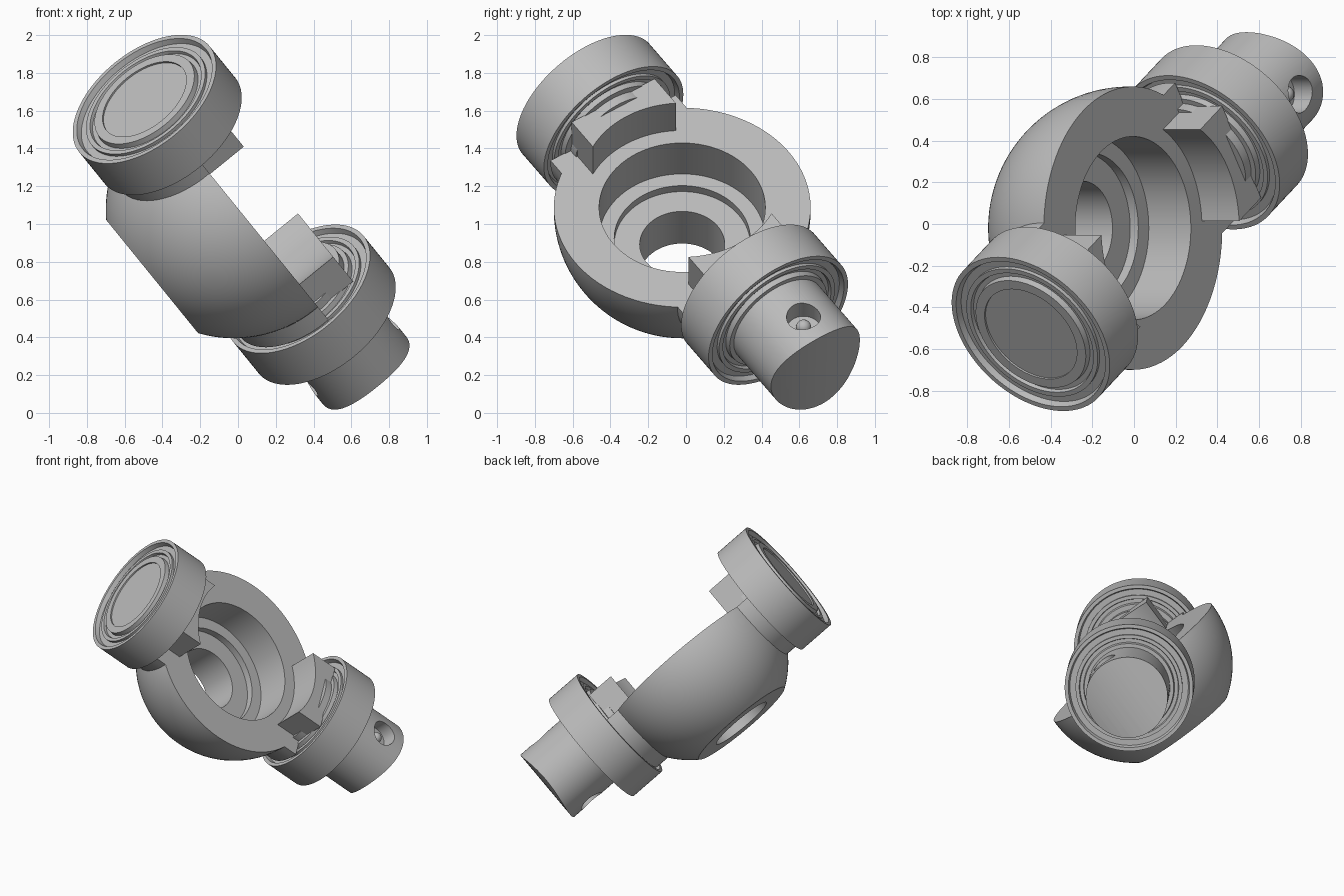
import bpy, bmesh, math
from mathutils import Matrix, Vector

old = bpy.data.objects.get("Cube")
if old:
    bpy.data.objects.remove(old, do_unlink=True)

steel = bpy.data.materials.new("grey_steel")
steel.use_nodes = True
steel.diffuse_color = (0.5, 0.5, 0.5, 1)
steel.node_tree.nodes["Principled BSDF"].inputs["Base Color"].default_value = (0.5, 0.5, 0.5, 1)

# Tilted frame: X runs along the bearing axis, Z along the cup axis
z_axis = Vector((0.776, 0, 0.63)).normalized()
x_axis = Vector((0.524, 0.56, -0.645))
x_axis = (x_axis - z_axis * x_axis.dot(z_axis)).normalized()
y_axis = z_axis.cross(x_axis)
frame = Matrix((x_axis, y_axis, z_axis)).transposed().to_4x4()
frame.translation = (-0.02, -0.02, 1.075)
ALONG_X = Matrix.Rotation(math.pi / 2, 4, 'Y')


def finish(name, bm, local=None):
    if local is not None:
        bm.transform(local)
    bmesh.ops.recalc_face_normals(bm, faces=bm.faces)
    mesh = bpy.data.meshes.new(name)
    bm.to_mesh(mesh)
    bm.free()
    mesh.materials.append(steel)
    obj = bpy.data.objects.new(name, mesh)
    bpy.context.collection.objects.link(obj)
    obj.matrix_world = frame
    return obj


def smooth(obj):
    bpy.ops.object.select_all(action='DESELECT')
    obj.select_set(True)
    bpy.context.view_layer.objects.active = obj
    bpy.ops.object.shade_smooth_by_angle(angle=math.radians(25))


def lathe(name, profile, local=None, steps=96):
    """Turn a closed (radius, height) outline around Z."""
    bm = bmesh.new()
    rings = []
    for i in range(steps):
        a = 2 * math.pi * i / steps
        rings.append([bm.verts.new((r * math.cos(a), r * math.sin(a), h)) for r, h in profile])
    n = len(profile)
    for i in range(steps):
        a, b = rings[i], rings[(i + 1) % steps]
        for j in range(n):
            k = (j + 1) % n
            bm.faces.new((a[j], b[j], b[k], a[k]))
    return finish(name, bm, local)


def prism(name, outline, depth, local=None):
    """Extrude a flat XY outline upwards."""
    bm = bmesh.new()
    face = bm.faces.new([bm.verts.new((x, y, 0)) for x, y in outline])
    top = bmesh.ops.extrude_face_region(bm, geom=[face])
    verts = [v for v in top["geom"] if isinstance(v, bmesh.types.BMVert)]
    bmesh.ops.translate(bm, verts=verts, vec=(0, 0, depth))
    return finish(name, bm, local)


def cylinder(name, radius, start, end, local=ALONG_X):
    bm = bmesh.new()
    bmesh.ops.create_cone(bm, cap_ends=True, segments=96, radius1=radius, radius2=radius,
                          depth=end - start, matrix=Matrix.Translation((0, 0, (start + end) / 2)))
    return finish(name, bm, local)


def boolean(obj, cutter, operation):
    mod = obj.modifiers.new("cut", 'BOOLEAN')
    mod.object, mod.operation, mod.solver = cutter, operation, 'EXACT'
    bpy.context.view_layer.objects.active = obj
    bpy.ops.object.modifier_apply(modifier=mod.name)
    bpy.data.objects.remove(cutter, do_unlink=True)


# Cup housing: ball-shaped outside, stepped bore inside
BALL, RIM, FLOOR = 0.68, 0.02, -0.56
a0, a1 = math.asin(RIM / BALL), math.asin(FLOOR / BALL)
arc = [a0 + (a1 - a0) * i / 24 for i in range(25)]
outline = [(BALL * math.cos(a), BALL * math.sin(a)) for a in arc]
outline += [(0.225, FLOOR), (0.225, -0.29), (0.36, -0.29), (0.36, -0.24), (0.44, -0.24), (0.44, RIM)]
smooth(lathe("cup_housing", outline))

# Bearing outline with recessed shields on both faces
INNER, OUTER = 0.65, 0.91
steps = [(0.445, 0), (0.42, 0), (0.41, 0.03), (0.37, 0.03), (0.37, 0.012), (0.345, 0.012),
         (0.34, 0.03), (0.315, 0.03), (0.31, 0), (0.26, 0)]
bearing = [(r, OUTER - d) for r, d in steps] + [(r, INNER + d) for r, d in reversed(steps)]

for side, turn in (("left", 0), ("right", math.pi)):
    flip = Matrix.Rotation(turn, 4, 'Z')
    smooth(lathe(side + "_bearing", bearing, flip @ ALONG_X))

    # Half-round boss carrying the bearing, level with the cup rim
    t0 = math.asin(RIM / 0.4)
    half = [t0 - (math.pi + 2 * t0) * i / 32 for i in range(33)]
    ring = [(-0.4 * math.sin(t), 0.4 * math.cos(t)) for t in half]
    smooth(prism(side + "_boss", ring, 0.15,
                 flip @ Matrix.Translation((0.505, 0, 0)) @ ALONG_X))

    # Raised block with a hollow inner face
    reach = math.asin(0.265 / 0.525)
    sweep = [-reach + 2 * reach * i / 16 for i in range(17)]
    block = [(0.525 * math.cos(t), 0.525 * math.sin(t)) for t in sweep]
    block += [(0.655, 0.265), (0.655, -0.265)]
    smooth(prism(side + "_block", block, 0.25, flip))

# Short shaft end inside the upper bearing
smooth(cylinder("short_shaft", 0.275, -0.9, -0.6))

# Long shaft with a rounded tip and a cross hole sunk from both sides
shaft = cylinder("long_shaft", 0.284, 0.6, 1.5)
boolean(shaft, cylinder("tip_cutter", 0.72, -1, 1, Matrix.Translation((0.6, 0, 0))), 'INTERSECT')
for sign in (-1, 1):
    low, high = sorted((sign * 0.17, sign * 0.5))
    boolean(shaft, cylinder("hole_cutter", 0.09, low, high, Matrix.Translation((1.15, 0, 0))),
            'DIFFERENCE')
smooth(shaft)

# Detent ball in the cross hole
bm = bmesh.new()
bmesh.ops.create_uvsphere(bm, u_segments=24, v_segments=16, radius=0.04,
                          matrix=Matrix.Translation((1.15, 0, 0.19)))
smooth(finish("detent_ball", bm))
